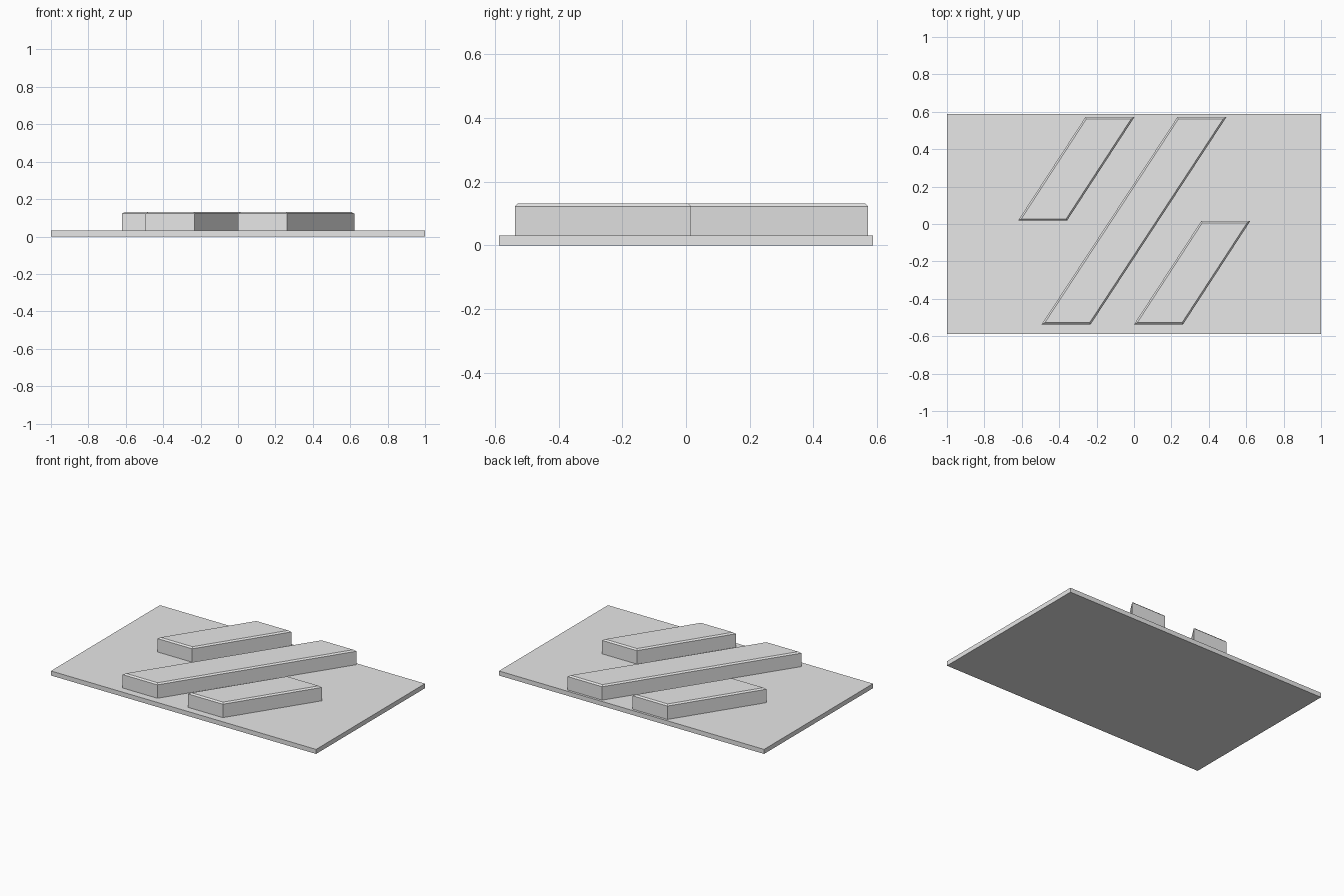
import bpy
import bmesh

cube = bpy.data.objects.get("Cube")
if cube:
    bpy.data.objects.remove(cube, do_unlink=True)

grey = bpy.data.materials.new("light_grey")
grey.use_nodes = True
grey.diffuse_color = (0.8, 0.8, 0.8, 1)
grey.node_tree.nodes["Principled BSDF"].inputs["Base Color"].default_value = (0.8, 0.8, 0.8, 1)

PLATE_TOP = 0.031
BAR_TOP = 0.132
CHAMFER = 0.0095


def prism(name, outline, bottom, top, chamfer=0):
    """Extrude a flat outline upward, with an optional chamfer round its top."""
    bm = bmesh.new()
    base = bm.faces.new([bm.verts.new((x, y, bottom)) for x, y in outline])
    result = bmesh.ops.extrude_face_region(bm, geom=[base], use_keep_orig=True)
    for v in result["geom"]:
        if isinstance(v, bmesh.types.BMVert):
            v.co.z = top - chamfer
    bmesh.ops.recalc_face_normals(bm, faces=bm.faces)
    if chamfer:
        cap = max(bm.faces, key=lambda f: f.calc_center_median().z)
        bmesh.ops.inset_region(bm, faces=[cap], thickness=chamfer, use_even_offset=True)
        for v in cap.verts:
            v.co.z = top
    mesh = bpy.data.meshes.new(name)
    bm.to_mesh(mesh)
    bm.free()
    mesh.materials.append(grey)
    obj = bpy.data.objects.new(name, mesh)
    bpy.context.collection.objects.link(obj)
    return obj


def slanted_bar(name, front_x, back_x, front_y, back_y, width=0.262):
    outline = [(front_x, front_y), (front_x + width, front_y),
               (back_x + width, back_y), (back_x, back_y)]
    return prism(name, outline, PLATE_TOP, BAR_TOP, CHAMFER)


# Flat rectangular base
prism("base_plate", [(-1, -0.587), (1, -0.587), (1, 0.587), (-1, 0.587)], 0, PLATE_TOP)

# Three parallel raised bars
slanted_bar("back_short_bar", -0.62, -0.26, 0.018, 0.571)
slanted_bar("middle_long_bar", -0.494, 0.232, -0.537, 0.571)
slanted_bar("front_short_bar", 0, 0.36, -0.537, 0.016)
